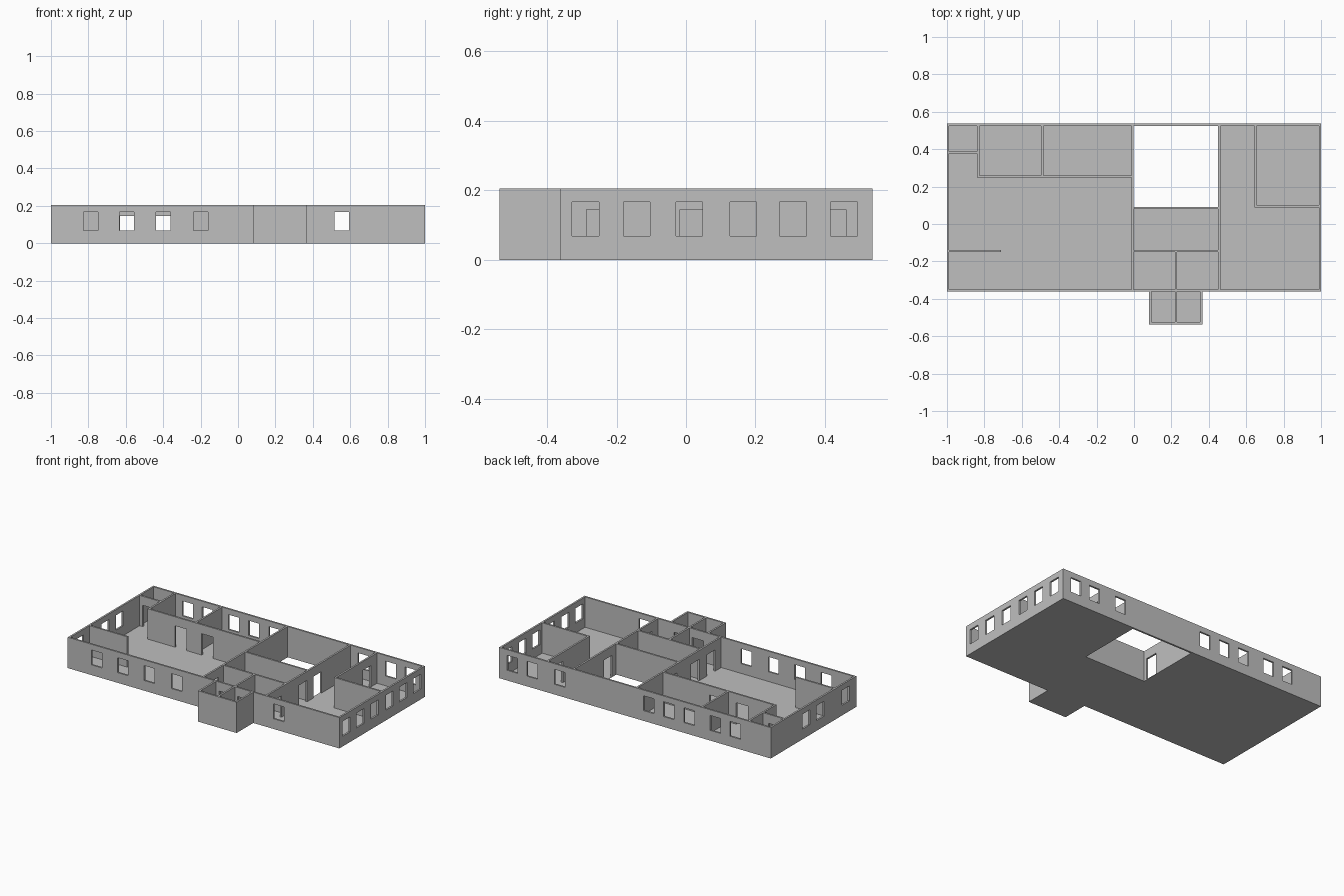
import bpy, bmesh
from mathutils import Vector

if "Cube" in bpy.data.objects:
    bpy.data.objects.remove(bpy.data.objects["Cube"])

H, BASE, T = 0.205, 0.003, 0.012      # wall height, slab thickness, wall thickness
DOOR, SILL, HEAD = 0.145, 0.068, 0.167
L, R, F, B, P = -1.0, 1.0, -0.362, 0.537, -0.537   # left, right, front, back, porch front

grey = bpy.data.materials.new("plain grey")
grey.diffuse_color = (0.52, 0.52, 0.52, 1)
grey.use_nodes = True
grey.node_tree.nodes["Principled BSDF"].inputs["Base Color"].default_value = grey.diffuse_color


def panel(name, origin, u_dir, v_dir, n_dir, u_range, v_range, depth, holes):
    """Rectangular plate with rectangular holes (u0, u1, v0, v1), extruded along n_dir."""
    origin, u_dir, v_dir, n_dir = map(Vector, (origin, u_dir, v_dir, n_dir))
    us = sorted({*u_range, *(u for h in holes for u in h[:2])})
    vs = sorted({*v_range, *(v for h in holes for v in h[2:])})
    bm = bmesh.new()
    grid = {(u, v): bm.verts.new(origin + u_dir * u + v_dir * v) for u in us for v in vs}
    for a, b in zip(us, us[1:]):
        for c, d in zip(vs, vs[1:]):
            mu, mv = (a + b) / 2, (c + d) / 2
            if not any(h[0] < mu < h[1] and h[2] < mv < h[3] for h in holes):
                bm.faces.new([grid[a, c], grid[b, c], grid[b, d], grid[a, d]])
    bmesh.ops.delete(bm, geom=[v for v in bm.verts if not v.link_faces], context='VERTS')
    ext = bmesh.ops.extrude_face_region(bm, geom=bm.faces[:], use_keep_orig=True)
    bmesh.ops.translate(bm, vec=n_dir * depth,
                        verts=[g for g in ext["geom"] if isinstance(g, bmesh.types.BMVert)])
    bmesh.ops.recalc_face_normals(bm, faces=bm.faces[:])
    me = bpy.data.meshes.new(name)
    bm.to_mesh(me)
    bm.free()
    me.materials.append(grey)
    ob = bpy.data.objects.new(name, me)
    bpy.context.collection.objects.link(ob)


def wall(name, axis, pos, start, end, doors=(), windows=(), win_w=0.077):
    """Wall along axis, centred on pos; doors are start points, windows are centres."""
    holes = [(d, d + 0.085, BASE, DOOR) for d in doors]
    holes += [(w - win_w / 2, w + win_w / 2, SILL, HEAD) for w in windows]
    if axis == 'x':
        panel(name, (0, pos - T / 2, 0), (1, 0, 0), (0, 0, 1), (0, 1, 0),
              (start, end), (BASE, H), T, holes)
    else:
        panel(name, (pos - T / 2, 0, 0), (0, 1, 0), (0, 0, 1), (1, 0, 0),
              (start, end), (BASE, H), T, holes)


h = T / 2
# Floor slab, open at the courtyard and beside the porch
panel("floor", (0, 0, 0), (1, 0, 0), (0, 1, 0), (0, 0, 1), (L, R), (P, B), BASE,
      [(-0.002, 0.45, 0.091, B - T), (L, 0.081, P, F), (0.366, R, P, F)])

# Outer walls
wall("front_wall", 'x', F + h, L, R, doors=(0.115, 0.25),
     windows=(-0.788, -0.594, -0.399, -0.199, 0.554))
wall("back_wall", 'x', B - h, L, R,
     windows=(-0.739, -0.593, -0.399, -0.25, -0.102, 0.555, 0.757, 0.902))
wall("left_wall", 'y', L + h, F + T, B - T, windows=(-0.25, 0.016, 0.165))
wall("right_wall", 'y', R - h, F + T, B - T,
     windows=(-0.289, -0.142, 0.009, 0.165, 0.308, 0.455))

# Porch
wall("porch_front", 'x', P + h, 0.081, 0.366)
wall("porch_left", 'y', 0.081 + h, P + T, F)
wall("porch_right", 'y', 0.366 - h, P + T, F)
wall("porch_divider", 'y', 0.225, P + T, F)

# Long cross walls either side of the courtyard
wall("court_left_wall", 'y', -0.008, F + T, B - T, doors=(-0.287, -0.12, 0.115))
wall("court_right_wall", 'y', 0.456, F + T, B - T, doors=(-0.287, -0.017, 0.135))

# Middle block
wall("court_front_wall", 'x', 0.085, -0.002, 0.45)
wall("corridor_wall", 'x', -0.145, -0.002, 0.45)
wall("middle_divider", 'y', 0.225, F + T, -0.151)

# Left wing rooms
wall("bedroom_front", 'x', 0.254, -0.839, -0.014, doors=(-0.637, -0.441))
wall("bedroom_side", 'y', -0.833, 0.26, B - T)
wall("bedroom_divider", 'y', -0.49, 0.26, B - T)
wall("closet_front", 'x', 0.382, L + T, -0.839, doors=(-0.965,))
wall("screen_wall", 'x', -0.145, L + T, -0.71)

# Right wing room
wall("office_side", 'y', 0.65, 0.089, B - T, doors=(0.375,))
wall("office_front", 'x', 0.095, 0.656, R - T)
